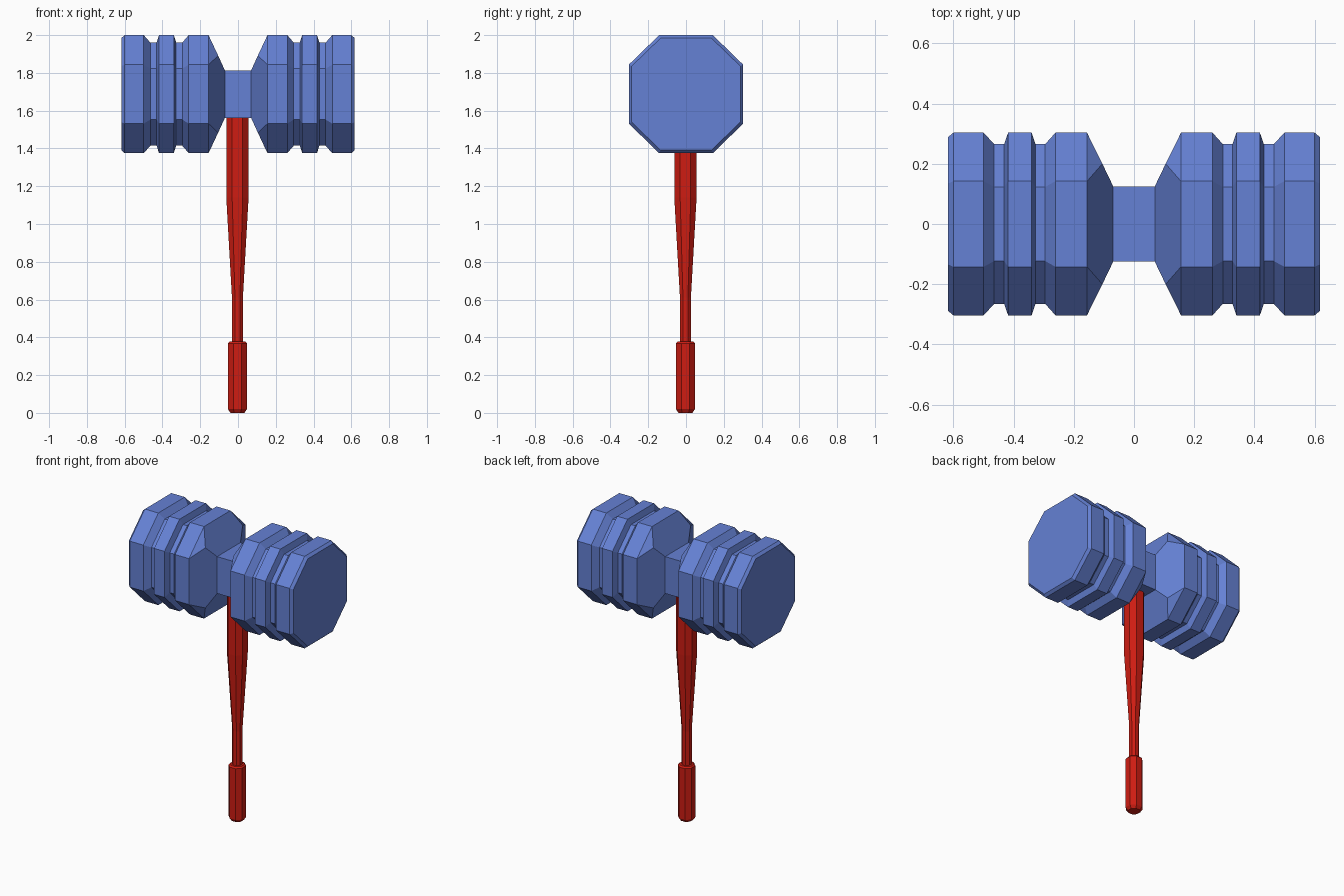
import bpy, bmesh

if "Cube" in bpy.data.objects:
    bpy.data.objects.remove(bpy.data.objects["Cube"])

HEAD_Z = 1.6875


def octagon(a, b, c, d):
    """Chamfered rectangle: half sizes a, b and half flat lengths c (top), d (side)."""
    return [(c, b), (a, d), (a, -d), (c, -b), (-c, -b), (-a, -d), (-a, d), (-c, b)]


def corners(a, b):
    return [(a, b), (a, -b), (-a, -b), (-a, b)]


def bridge(bm, r0, r1):
    n = len(r0)
    for i in range(n):
        j = (i + 1) % n
        bm.faces.new((r0[i], r0[j], r1[j], r1[i]))


def finish(bm, name, color):
    bmesh.ops.recalc_face_normals(bm, faces=bm.faces[:])
    me = bpy.data.meshes.new(name)
    bm.to_mesh(me)
    bm.free()
    ob = bpy.data.objects.new(name, me)
    bpy.context.collection.objects.link(ob)
    mat = bpy.data.materials.new(name + "_paint")
    mat.diffuse_color = color
    mat.use_nodes = True
    mat.node_tree.nodes["Principled BSDF"].inputs["Base Color"].default_value = mat.diffuse_color
    me.materials.append(mat)
    return ob


# Hammer head: right half along x, mirrored to the left
bm = bmesh.new()


def x_ring(x, pts):
    return [bm.verts.new((x, y, z)) for y, z in pts]


# square neck
middle = x_ring(0, corners(0.125, 0.125))
neck = x_ring(0.069, corners(0.125, 0.125))
bridge(bm, middle, neck)

# flare from square neck to octagonal drum, with cut corners
FULL = octagon(0.303, 0.3125, 0.142, 0.156)
GROOVE = octagon(0.265, 0.273, 0.123, 0.135)
CAP = octagon(0.288, 0.297, 0.134, 0.148)
apex = x_ring(0.105, corners(0.2, 0.204))
ring = x_ring(0.156, FULL)
for i in range(4):
    j = (i + 1) % 4
    bm.faces.new((apex[i], ring[2 * i], ring[2 * i + 1]))
    bm.faces.new((neck[i], neck[j], apex[j], ring[2 * j], ring[2 * i + 1], apex[i]))

# drum bands, grooves and bevelled striking face
for x, shape in [(0.261, FULL), (0.295, GROOVE), (0.327, GROOVE), (0.34, FULL),
                 (0.418, FULL), (0.431, GROOVE), (0.464, GROOVE), (0.499, FULL),
                 (0.6, FULL), (0.618, CAP)]:
    nxt = x_ring(x, shape)
    bridge(bm, ring, nxt)
    ring = nxt
bm.faces.new(ring)

head = finish(bm, "hammer_head", (0.13, 0.22, 0.66, 1))
head.location.z = HEAD_Z
mirror = head.modifiers.new("mirror", "MIRROR")
mirror.use_axis[0] = True

# Handle: grip, thin shaft and thick upper shaft as one octagonal loft
bm = bmesh.new()
ring = None
for z, r, flat in [(0, 0.037, 0.016), (0.02, 0.05, 0.022), (0.368, 0.05, 0.022),
                   (0.378, 0.042, 0.018), (0.378, 0.029, 0.013), (0.61, 0.029, 0.013),
                   (1.14, 0.059, 0.028), (1.575, 0.059, 0.028)]:
    nxt = [bm.verts.new((x - 0.003, y - 0.003, z)) for x, y in octagon(r, r, flat, flat)]
    if ring:
        bridge(bm, ring, nxt)
    else:
        bm.faces.new(nxt)
    ring = nxt
bm.faces.new(ring)
finish(bm, "handle", (0.62, 0.012, 0.006, 1))
